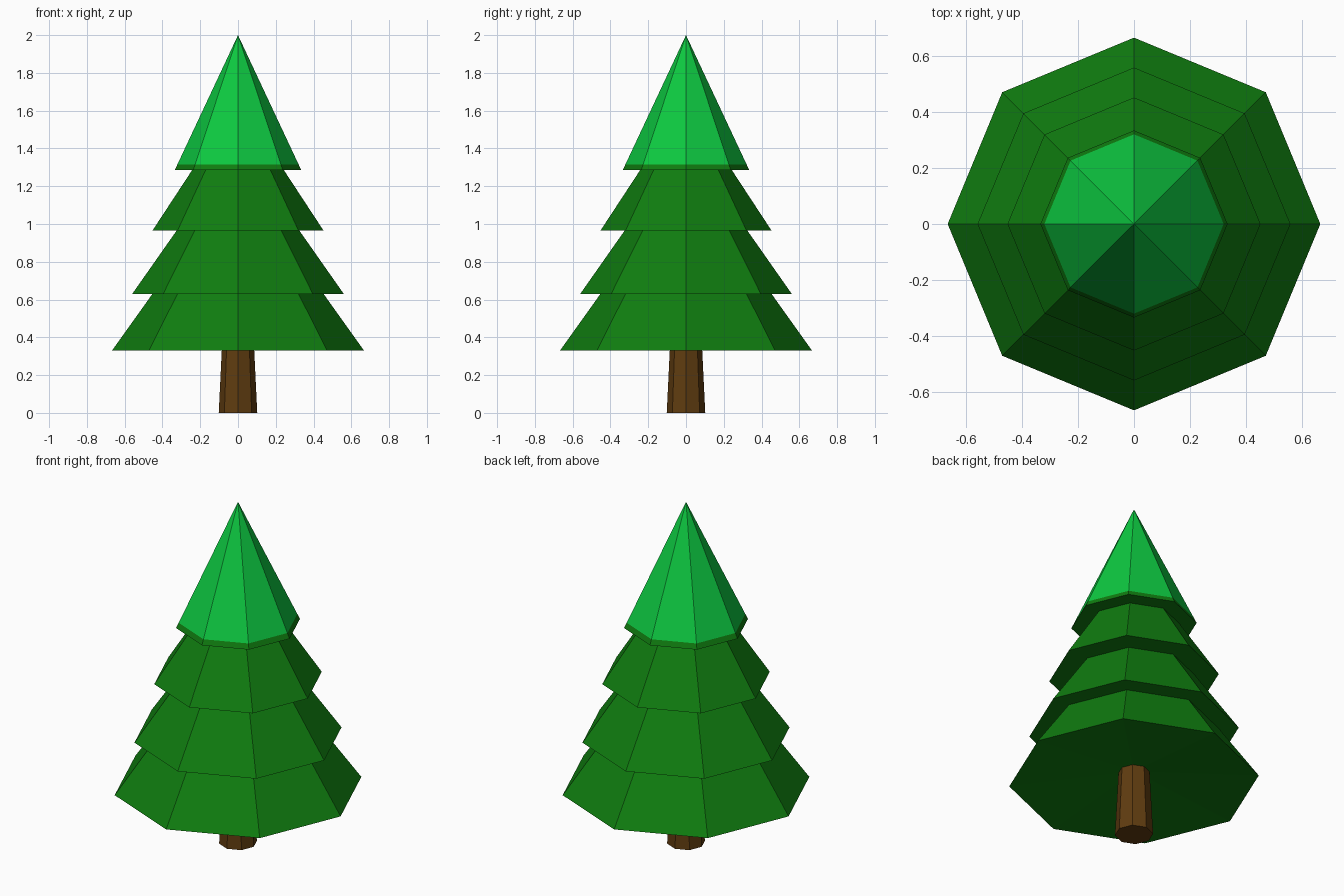
import bpy, bmesh, math

if "Cube" in bpy.data.objects:
    bpy.data.objects.remove(bpy.data.objects["Cube"])


def material(name, rgb):
    m = bpy.data.materials.new(name)
    m.diffuse_color = (*rgb, 1.0)
    m.use_nodes = True
    m.node_tree.nodes["Principled BSDF"].inputs["Base Color"].default_value = m.diffuse_color
    return m


LEAF = material("leaf green", (0.005, 0.205, 0.005))
TIP = material("bright tip green", (0.004, 0.58, 0.052))
BARK = material("bark brown", (0.115, 0.045, 0.005))


def lathe(name, profile, mats, sides=8, split_z=None):
    """Spin (radius, z) points into a flat-sided solid; radius 0 makes a pole."""
    bm = bmesh.new()
    rings = []
    for r, z in profile:
        n = 1 if r == 0 else sides
        rings.append([bm.verts.new((r * math.cos(math.tau * i / sides),
                                    r * math.sin(math.tau * i / sides), z))
                      for i in range(n)])
    for a, b in zip(rings, rings[1:]):
        for i in range(sides):
            j = (i + 1) % sides
            quad = [a[i % len(a)], a[j % len(a)], b[j % len(b)], b[i % len(b)]]
            bm.faces.new(list(dict.fromkeys(quad)))
    bmesh.ops.recalc_face_normals(bm, faces=bm.faces[:])
    # faces above the split height take the second colour
    for f in bm.faces:
        if split_z is not None and f.calc_center_median().z > split_z:
            f.material_index = 1
    me = bpy.data.meshes.new(name)
    bm.to_mesh(me)
    bm.free()
    for m in mats:
        me.materials.append(m)
    ob = bpy.data.objects.new(name, me)
    bpy.context.collection.objects.link(ob)
    return ob


# tapered trunk, running up into the slightly hollow underside
lathe("trunk", [(0, 0), (0.102, 0), (0.083, 0.39), (0, 0.39)], [BARK])

# stepped foliage: one closed shell with four skirts and a bright tip
lathe("foliage", [(0, 0.39),
                  (0.667, 0.33), (0.453, 0.63),
                  (0.56, 0.63), (0.325, 0.965),
                  (0.453, 0.965), (0.243, 1.285),
                  (0.335, 1.285), (0.321, 1.315), (0, 2.0)],
      [LEAF, TIP], split_z=1.32)
